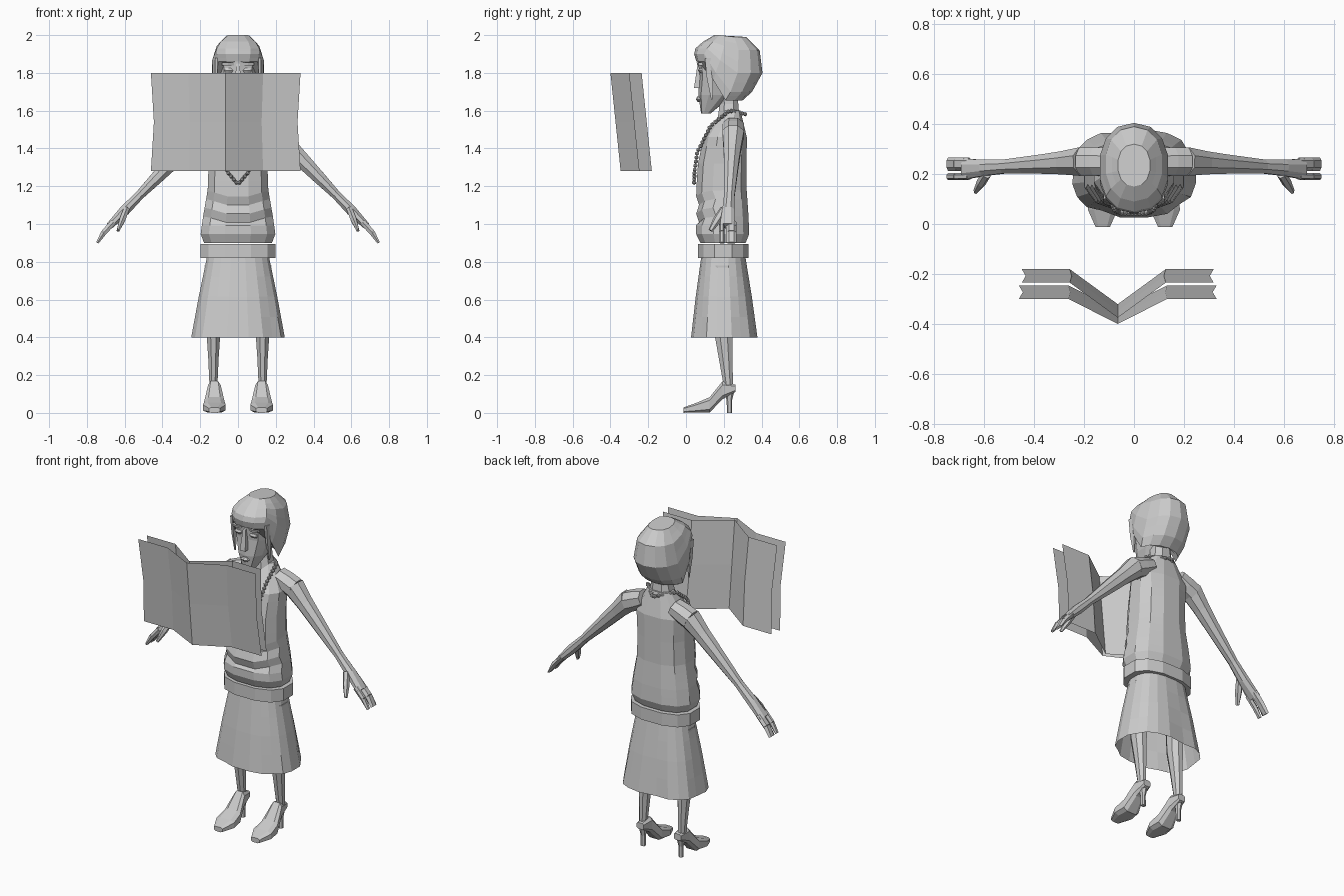
import bpy, bmesh, math
from mathutils import Vector

cube = bpy.data.objects.get("Cube")
if cube:
    bpy.data.objects.remove(cube)

SHADE = 0.6
grey = bpy.data.materials.new("plain grey")
grey.use_nodes = True
grey.diffuse_color = (SHADE, SHADE, SHADE, 1)
grey.node_tree.nodes["Principled BSDF"].inputs["Base Color"].default_value = grey.diffuse_color


def finish(name, bm, mirror):
    mesh = bpy.data.meshes.new(name)
    bm.to_mesh(mesh)
    bm.free()
    mesh.materials.append(grey)
    part = bpy.data.objects.new(name, mesh)
    bpy.context.scene.collection.objects.link(part)
    if mirror:
        part.modifiers.new("mirror", 'MIRROR').use_mirror_merge = False


def blend(t, stops):
    """Value at t along evenly spaced stops."""
    spot = t * (len(stops) - 1)
    i = min(int(spot), len(stops) - 2)
    return stops[i] + (stops[i + 1] - stops[i]) * (spot - i)


def ring(centre, across, along, sides, power):
    """Rounded ring around a centre, spanned by two half-axes."""
    def soften(value):
        return math.copysign(abs(value) ** power, value)
    angles = [math.tau * (i + 0.5) / sides for i in range(sides)]
    return [centre + across * soften(math.cos(a)) + along * soften(math.sin(a)) for a in angles]


def loft(name, rings, mirror=False, open_start=False):
    """Skin a list of equal-length rings and cap the ends."""
    bm = bmesh.new()
    rows = [[bm.verts.new(p) for p in r] for r in rings]
    for a, b in zip(rows, rows[1:]):
        for i in range(len(a)):
            bm.faces.new((a[i - 1], a[i], b[i], b[i - 1]))
    if not open_start:
        bm.faces.new(rows[0])
    bm.faces.new(rows[-1])
    bmesh.ops.recalc_face_normals(bm, faces=bm.faces[:])
    finish(name, bm, mirror)


def levels(z, front, back, half, x=0, sides=12, power=0.8, steps=None):
    """Horizontal rings from stops for height, front and back edge, half width."""
    steps = steps or len(half) - 1
    rings = []
    for k in range(steps + 1):
        t = k / steps
        f, b = blend(t, front), blend(t, back)
        rings.append(ring(Vector((x, (f + b) / 2, blend(t, z))), Vector((blend(t, half), 0, 0)),
                          Vector((0, (b - f) / 2, 0)), sides, power))
    return rings


def tube(name, start, end, thick, depth, sides=6):
    """Mirrored straight limb with changing thickness and depth."""
    start, end = Vector(start), Vector(end)
    across = (end - start).cross(Vector((0, 1, 0))).normalized()
    along = across.cross(end - start).normalized()
    last = len(thick) - 1
    loft(name, [ring(start.lerp(end, k / last), across * thick[k], along * depth[k], sides, 1)
                for k in range(last + 1)], mirror=True)


# Bodice with drooping cloth folds over the stomach
bodice = levels(z=(0.9, 1.6), front=(.05, .05, .05, .06, .09, .19),
                back=(.34, .335, .325, .325, .325, .29),
                half=(.21, .19, .165, .16, .165, .08), steps=15)
for k, row in enumerate(bodice):
    for p in row:
        middle = max(0, 1 - abs(p.x) / 0.17)
        if 2 < k < 7 and p.y < 0.15:
            p.z -= 0.05 * middle
            p.y += 0.015 * (k % 2)
for p in bodice[0]:
    p.x *= 0.88
    p.y += (0.2 - p.y) * 0.15
loft("bodice", bodice)

# Hip band and open pleated skirt
loft("hip_band", levels(z=(.82, .895), front=(.06, .06), back=(.335, .335), half=(.205, .205)))
skirt = levels(z=(.4, .83), front=(.025, .05, .08), back=(.38, .35, .315),
               half=(.25, .21, .165), sides=20, steps=4)
for k, row in enumerate(skirt):
    for p in row[1::4]:
        tuck = 0.02 * (4 - k)
        p.x *= 1 - tuck / 2
        p.y += (0.2 - p.y) * tuck
loft("skirt", skirt, open_start=True)

# Arms and hands
tube("shoulder", (.1, .25, 1.52), (.21, .25, 1.47), (.05, .06, .062), (.06, .062, .062), sides=8)
tube("arm", (.2, .25, 1.48), (.68, .22, .99), (.065, .05, .043, .035, .026, .03, .02),
     (.062, .05, .042, .036, .03, .035, .045), sides=8)
for finger, y, depth in (("fingers", .24, .027), ("fore_finger", .19, .014)):
    tube(finger, (.66, y, 1.01), (.71, y, .955), (.018, .017), (depth, depth))
    tube(finger + "_tip", (.71, y, .955), (.745, y, .9), (.017, .008), (depth, depth))
tube("thumb", (.59, .2, 1.08), (.635, .13, .965), (.018, .018, .008), (.02, .022, .012))

# Legs and heeled shoes
loft("leg", levels(z=(.13, .78), front=(.2, .17, .14, .13, .12), back=(.25, .25, .25, .26, .27),
                   half=(.022, .03, .042, .045, .05), x=.13, sides=8, power=1), mirror=True)
shoe = []
for k in range(5):
    t = k / 4
    low = blend(t, (0, 0, 0, .07, .11))
    high = blend(t, (.03, .055, .085, .17, .15))
    shoe.append(ring(Vector((.125, blend(t, (-.012, .262)), (low + high) / 2)),
                     Vector((blend(t, (.03, .062, .055, .035, .025)), 0, 0)),
                     Vector((0, 0, (high - low) / 2)), 8, 0.6))
loft("shoe", shoe, mirror=True)
loft("shoe_heel", levels(z=(0, .13), front=(.217, .215, .2), back=(.243, .243, .26),
                         half=(.014, .014, .024), x=.127, sides=6), mirror=True)

# Neck, face and features
loft("neck", levels(z=(1.53, 1.74), front=(.16, .175, .17), back=(.29, .28, .27),
                    half=(.085, .06, .055), sides=8))
loft("face", levels(z=(1.585, 1.88), front=(.08, .065, .07, .06), back=(.13, .25, .3, .32),
                    half=(.03, .08, .11, .12), sides=10, steps=6))
loft("nose", levels(z=(1.72, 1.85), front=(.036, .058), back=(.09, .09), half=(.024, .012),
                    sides=4))
loft("lips", levels(z=(1.645, 1.675), front=(.062, .052, .06), back=(.09, .09),
                    half=(.012, .03, .012), sides=6))
loft("eye", levels(z=(1.8, 1.825), front=(.072, .064, .07), back=(.1, .1),
                   half=(.018, .027, .018), x=.05, sides=6), mirror=True)
loft("eyebrow", levels(z=(1.84, 1.855), front=(.06, .056), back=(.1, .1), half=(.035, .035),
                       x=.053, sides=6), mirror=True)
loft("side_lock", levels(z=(1.66, 1.88), front=(.132, .105, .09), back=(.142, .15, .17),
                         half=(.004, .008, .01), x=.115, sides=4), mirror=True)

# Close-fitting hat, high over the brow and low at the nape
brow_height = (1.86, 1.9, 1.93, 1.965, 2)
nape_height = (1.655, 1.7, 1.8, 1.92, 1.99)
hat = levels(z=(0, 1), front=(.055, .043, .05, .09, .15), back=(.3, .35, .405, .39, .32),
             half=(.128, .138, .14, .115, .065), sides=14, power=0.9, steps=8)
for k, row in enumerate(hat):
    near, far = min(p.y for p in row), max(p.y for p in row)
    for p in row:
        forward = (far + near - 2 * p.y) / (far - near)
        t = min(1, max(0, (forward + 0.1) / 0.7))
        p.z = blend(t, (blend(k / 8, nape_height), blend(k / 8, brow_height)))
loft("hat", hat)

# Bead necklace strung evenly along a half path, mirrored
path = [Vector(p) for p in ((0, .32, 1.58), (.1, .23, 1.6), (.1, .13, 1.52),
                            (.08, .06, 1.38), (.06, .045, 1.28), (0, .043, 1.21))]
bm = bmesh.new()
spacing, carry = 0.022, 0.011
for a, b in zip(path, path[1:]):
    length = (b - a).length
    while carry < length:
        bead = bmesh.ops.create_icosphere(bm, subdivisions=1, radius=0.012)
        bmesh.ops.translate(bm, verts=bead["verts"], vec=a.lerp(b, carry / length))
        carry += spacing
    carry -= length
finish("bead_necklace", bm, mirror=True)

# Open newspaper: two creased sheets, folded forward along the spine
SPINE, COLUMN, DROP = -0.065, 0.198, 0.26
for name, fold, sweep, width in (("newspaper_outer", -.4, .1, 1), ("newspaper_inner", -.375, .14, .97)):
    bm = bmesh.new()
    rows = []
    for k in range(3):
        reach = COLUMN * width * (0.96 if k == 1 else 1)
        rows.append([bm.verts.new((SPINE + reach * i, fold + sweep * min(abs(i), 1) + k * 0.027,
                                   1.8 - DROP * k)) for i in range(-2, 3)])
    for a, b in zip(rows, rows[1:]):
        for i in range(4):
            bm.faces.new((a[i], b[i], b[i + 1], a[i + 1]))
    finish(name, bm, mirror=False)
